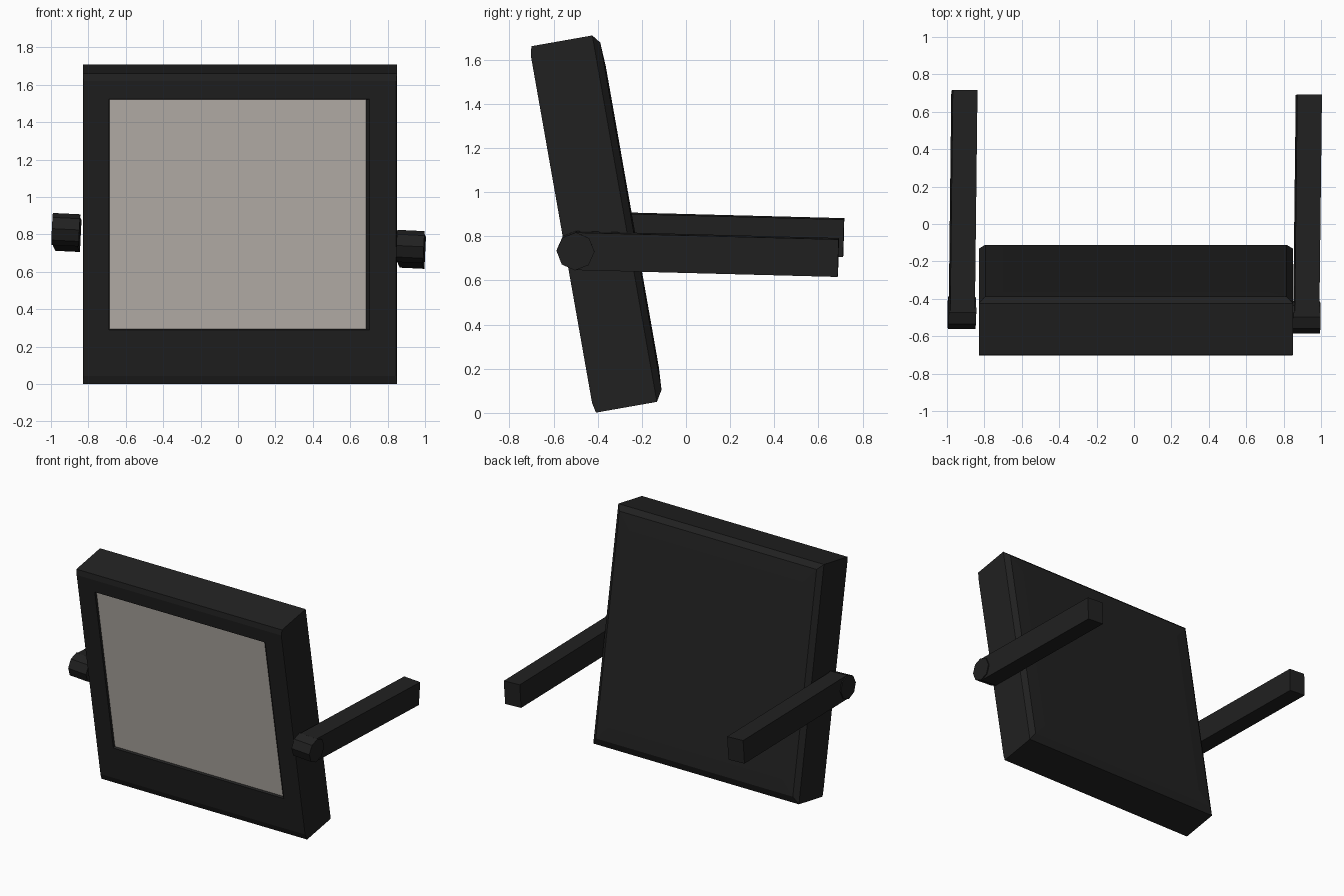
import bpy, bmesh, math
from mathutils import Matrix, Vector

if "Cube" in bpy.data.objects:
    bpy.data.objects.remove(bpy.data.objects["Cube"])


def material(name, rgb):
    m = bpy.data.materials.new(name)
    m.diffuse_color = (*rgb, 1)
    m.use_nodes = True
    m.node_tree.nodes["Principled BSDF"].inputs["Base Color"].default_value = m.diffuse_color
    return m


black = material("black plastic", (0.015, 0.015, 0.015))
grey = material("warm grey screen", (0.52, 0.485, 0.445))


def finish(name, bm, mats, matrix):
    bmesh.ops.recalc_face_normals(bm, faces=bm.faces)
    me = bpy.data.meshes.new(name)
    bm.to_mesh(me)
    bm.free()
    for m in mats:
        me.materials.append(m)
    ob = bpy.data.objects.new(name, me)
    ob.matrix_world = matrix
    bpy.context.collection.objects.link(ob)
    return ob


# Tilted casing: rectangular rings lofted along the depth, with recessed screen
L, R, H = -0.83, 0.85, 1.685
rings = [  # depth, left, right, upper, lower
    (0.016, -0.688, 0.685, -0.143, -1.388),
    (0.000, -0.69, 0.702, -0.138, -1.392),
    (0.000, L + 0.004, R - 0.004, -0.04, 0.045 - H),
    (0.010, L, R, 0, -H),
    (0.290, L, R, 0, -H),
    (0.320, L + 0.035, R - 0.035, -0.038, 0.05 - H),
    (0.326, L + 0.13, R - 0.13, -0.15, 0.15 - H),
]
bm = bmesh.new()
loops = [[bm.verts.new(p) for p in ((a, d, t), (b, d, t), (b, d, s), (a, d, s))]
         for d, a, b, t, s in rings]
for p, q in zip(loops, loops[1:]):
    for i in range(4):
        j = (i + 1) % 4
        bm.faces.new((p[i], p[j], q[j], q[i]))
bm.faces.new(loops[-1])
bm.faces.new(loops[0]).material_index = 1
finish("monitor_casing", bm, [black, grey],
       Matrix.Translation((0, -0.71, 1.659)) @ Matrix.Rotation(math.radians(10), 4, 'X'))

# Two support arms with octagonal pivots, sharing a slightly twisted frame
frame = (Matrix.Translation((0, -0.4875, 0.78))
         @ Matrix.Rotation(math.radians(-0.75), 4, 'Z')
         @ Matrix.Rotation(math.radians(2.8), 4, 'Y')
         @ Matrix.Rotation(math.radians(-1.5), 4, 'X'))
for side, name in ((-1, "left"), (1, "right")):
    place = frame @ Matrix.Translation((side * 0.922, 0, 0))
    bm = bmesh.new()
    bmesh.ops.create_cube(bm, size=1, matrix=Matrix.Translation((0, 0.595, 0))
                          @ Matrix.Diagonal((0.132, 1.19, 0.17, 1)))
    finish(name + "_arm", bm, [black], place)
    bm = bmesh.new()
    bmesh.ops.create_cone(bm, cap_ends=True, segments=8, radius1=0.086, radius2=0.086,
                          depth=0.147, matrix=Matrix.Rotation(math.pi / 2, 4, 'Y'))
    finish(name + "_pivot", bm, [black], place)
